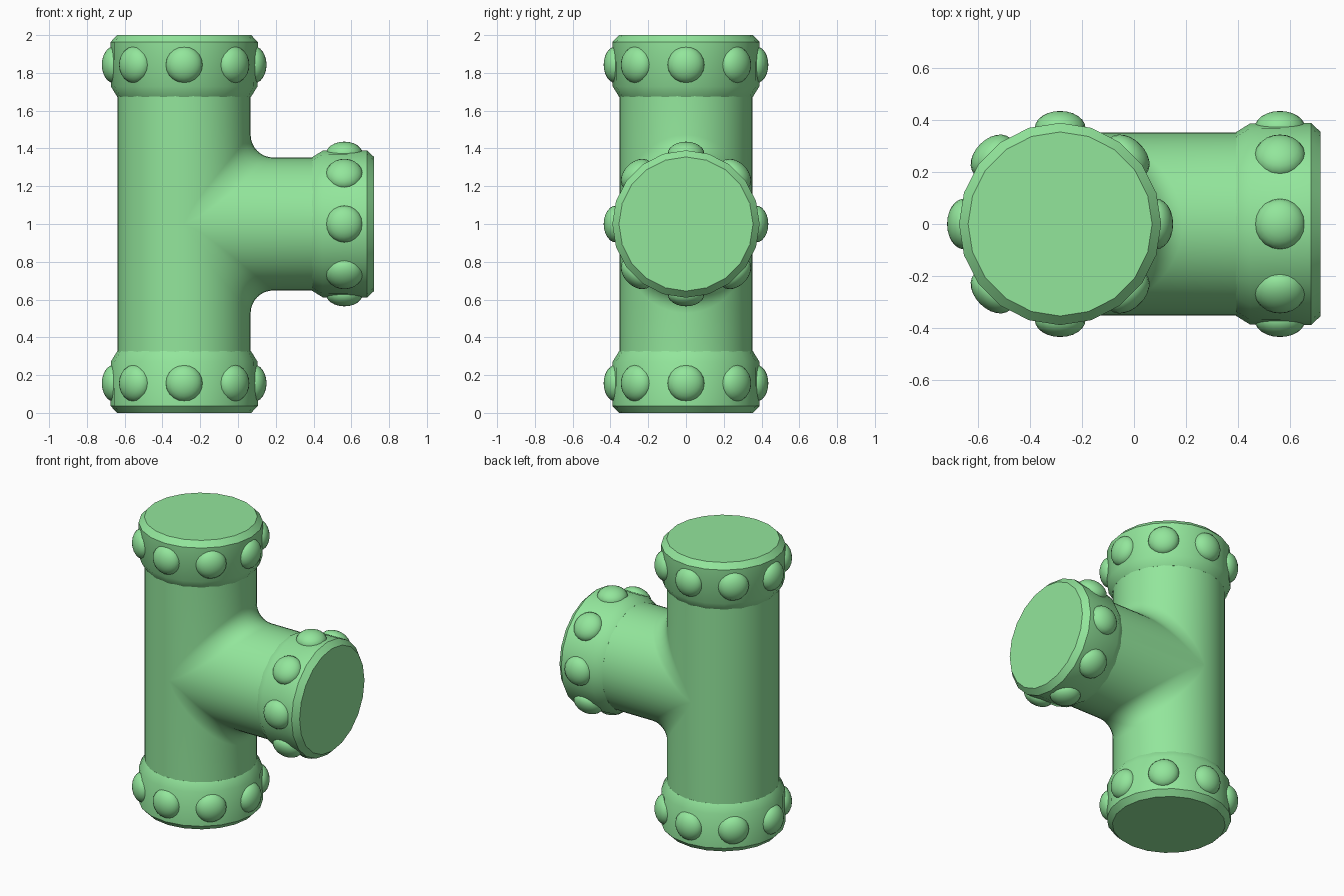
import bpy, bmesh, math
from mathutils import Matrix

if "Cube" in bpy.data.objects:
    bpy.data.objects.remove(bpy.data.objects["Cube"])

AXIS_X, MID_Z = -0.285, 1.0    # vertical pipe axis, branch height
R, FILLET = 0.352, 0.12        # pipe radius, crotch fillet

green = bpy.data.materials.new("green_paint")
green.diffuse_color = (0.29, 0.79, 0.33, 1)
green.use_nodes = True
green.node_tree.nodes["Principled BSDF"].inputs["Base Color"].default_value = green.diffuse_color


def finish(name, bm, matrix):
    bmesh.ops.remove_doubles(bm, verts=bm.verts, dist=0.0001)
    bmesh.ops.dissolve_degenerate(bm, edges=bm.edges, dist=0.0001)
    bmesh.ops.recalc_face_normals(bm, faces=bm.faces)
    bm.transform(matrix)
    me = bpy.data.meshes.new(name)
    bm.to_mesh(me)
    bm.free()
    me.materials.append(green)
    ob = bpy.data.objects.new(name, me)
    bpy.context.collection.objects.link(ob)
    bpy.ops.object.select_all(action='DESELECT')
    bpy.context.view_layer.objects.active = ob
    ob.select_set(True)
    bpy.ops.object.shade_smooth_by_angle(angle=math.radians(32))
    return ob


def skin(bm, rows):
    grid = [[bm.verts.new(p) for p in row] for row in rows]
    for a, b in zip(grid, grid[1:]):
        for i in range(len(a) - 1):
            bm.faces.new((a[i], a[i + 1], b[i + 1], b[i]))


# Tee body: each y slice is a T outline with rounded inner corners
def tee_body():
    bm = bmesh.new()
    n, steps, half, reach = 24, 8, 0.8, 0.85
    back, upper, lower = [], [], []
    for k in range(n + 1):
        t = math.pi * k / n
        y, w = R * math.cos(t), R * math.sin(t)
        f = FILLET * math.sqrt(max(0, math.sin(t)))
        row = [(w, y, half)]
        for s in range(steps + 1):
            a = math.pi / 2 * s / steps
            row.append((w + f - f * math.cos(a), y, w + f - f * math.sin(a)))
        row.append((reach, y, w))
        upper.append(row)
        lower.append([(x, yy, -z) for x, yy, z in row])
        back.append([(-w, y, half), (-w, y, 0), (-w, y, -half)])
    for rows in (back, upper, lower):
        skin(bm, rows)
    finish("tee_pipe", bm, Matrix.Translation((AXIS_X, 0, MID_Z)))


# Chamfered end collar with eight rounded bolts; outer end at local z = 0
def end_collar(name, matrix):
    sides = 20
    profile = [(0.355, 0), (0.39, 0.037), (0.388, 0.272), (0.354, 0.327)]
    bm = bmesh.new()
    rows = []
    for r, z in profile:
        rows.append([(r * math.cos(2 * math.pi * i / sides),
                      r * math.sin(2 * math.pi * i / sides), z)
                     for i in range(sides + 1)])
    skin(bm, rows)
    bmesh.ops.remove_doubles(bm, verts=bm.verts, dist=0.0001)
    bmesh.ops.holes_fill(bm, edges=[e for e in bm.edges if e.is_boundary], sides=0)
    finish(name + "_collar", bm, matrix)

    bm = bmesh.new()
    for i in range(8):
        place = (Matrix.Rotation(math.pi / 4 * i, 4, 'Z')
                 @ Matrix.Translation((0.37, 0, 0.157))
                 @ Matrix.Diagonal((0.066, 0.098, 0.098, 1))
                 @ Matrix.Rotation(math.pi / 2, 4, 'Y'))
        bmesh.ops.create_uvsphere(bm, u_segments=20, v_segments=12,
                                  radius=1, matrix=place)
    finish(name + "_bolts", bm, matrix)


tee_body()
end_collar("bottom", Matrix.Translation((AXIS_X, 0, 0)))
end_collar("top", Matrix.Translation((AXIS_X, 0, 2)) @ Matrix.Rotation(math.pi, 4, 'X'))
end_collar("branch", Matrix.Translation((0.72, 0, MID_Z))
           @ Matrix.Rotation(-math.pi / 2, 4, 'Y'))
